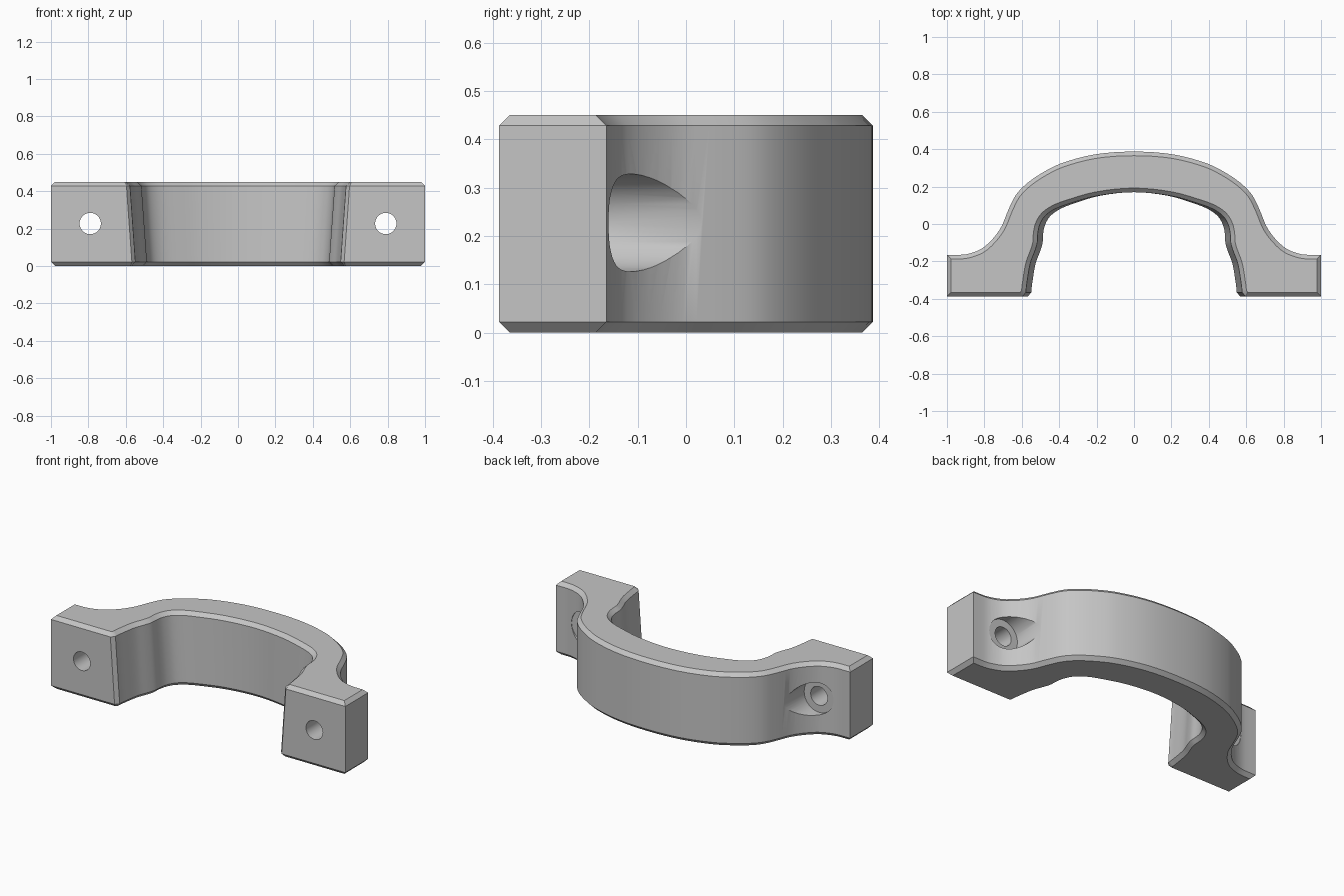
import bpy, bmesh, math
from mathutils import Vector
from mathutils.geometry import interpolate_bezier

if "Cube" in bpy.data.objects:
    bpy.data.objects.remove(bpy.data.objects["Cube"])

HEIGHT, CHAMFER, TAPER = 0.45, 0.022, 0.032

grey = bpy.data.materials.new("plain_grey")
grey.use_nodes = True
colour = (0.56, 0.56, 0.56, 1)
grey.diffuse_color = colour
grey.node_tree.nodes["Principled BSDF"].inputs["Base Color"].default_value = colour


def spline(points, start, end, steps=4):
    """Smooth path through the points, with given end directions."""
    p = [Vector(q) for q in points]
    tan = [Vector(start)] + [(b - a).normalized() for a, b in zip(p, p[2:])] + [Vector(end)]
    path = [p[0]]
    for i in range(len(p) - 1):
        k = (p[i + 1] - p[i]).length / 3
        path += interpolate_bezier(p[i], p[i] + tan[i] * k,
                                   p[i + 1] - tan[i + 1] * k, p[i + 1], steps + 1)[1:]
    return [q.to_2d() for q in path]


def inset(loop, d):
    """Move a clockwise closed outline inwards by d with mitred corners."""
    result = []
    for i, p in enumerate(loop):
        a = (p - loop[i - 1]).normalized()
        b = (loop[(i + 1) % len(loop)] - p).normalized()
        na, nb = Vector((a.y, -a.x)), Vector((b.y, -b.x))
        result.append(p + (na + nb) * d / (1 + na.dot(nb)))
    return result


# Half outline: outer arch into the flange, then the inner arch back to the centre
outer = spline([(0, .387), (.21, .372), (.395, .322), (.508, .263), (.583, .208), (.635, .15),
                (.672, .075), (.718, -.03), (.8, -.122), (.88, -.158), (.95, -.165)],
               (1, 0), (1, 0))
flange = [Vector(p) for p in ((1, -.165), (1, -.387))]
inner = [Vector((.598, -.387))] + spline(
    [(.579, -.365), (.572, -.30), (.556, -.21), (.532, -.145), (.519, -.1), (.516, -.05),
     (.506, -.005), (.48, .04), (.43, .077), (.35, .108), (.2, .15), (0, .17)],
    (0, 1), (-1, 0))


def outline(shift):
    """Whole outline, with the inner sides moved towards the centre by shift."""
    moved = [Vector((p.x - shift * min(1, p.x / .45), p.y)) for p in inner]
    half = outer + flange + moved
    return half + [Vector((-p.x, p.y)) for p in reversed(half[1:-1])]


# Clamp body: four stacked outlines give the chamfers and the tapered inside
bm = bmesh.new()
rings = []
for z, d in ((0, CHAMFER), (CHAMFER, 0), (HEIGHT - CHAMFER, 0), (HEIGHT, CHAMFER)):
    loop = inset(outline(TAPER * (1 - z / HEIGHT)), d)
    rings.append([bm.verts.new((p.x, p.y, z)) for p in loop])
for low, high in zip(rings, rings[1:]):
    for i in range(len(low)):
        bm.faces.new((low[i - 1], low[i], high[i], high[i - 1]))
caps = [bm.faces.new(rings[0]), bm.faces.new(rings[-1])]
bmesh.ops.recalc_face_normals(bm, faces=bm.faces)
bmesh.ops.triangulate(bm, faces=caps)
mesh = bpy.data.meshes.new("clamp_half")
bm.to_mesh(mesh)
bm.free()
mesh.materials.append(grey)
clamp = bpy.data.objects.new("clamp_half", mesh)
bpy.context.collection.objects.link(clamp)


def bore(x, radius, y0, y1):
    """Cut a round hole along y."""
    bpy.ops.mesh.primitive_cylinder_add(vertices=48, radius=radius, depth=y1 - y0,
                                        location=(x, (y0 + y1) / 2, HEIGHT / 2 + .002),
                                        rotation=(math.pi / 2, 0, 0))
    cutter = bpy.context.object
    cutter.hide_render = True
    cutter.data.materials.append(grey)
    bpy.context.view_layer.objects.active = clamp
    mod = clamp.modifiers.new("bore", "BOOLEAN")
    mod.operation, mod.solver, mod.object = "DIFFERENCE", "EXACT", cutter
    bpy.ops.object.modifier_apply(modifier=mod.name)
    bpy.data.objects.remove(cutter)


# Bolt holes and their rear counterbores
for side in (-1, 1):
    bore(side * .79, .057, -.6, .3)
    bore(side * .79, .101, -.163, .5)

bpy.ops.object.select_all(action="DESELECT")
clamp.select_set(True)
bpy.context.view_layer.objects.active = clamp
bpy.ops.object.shade_smooth_by_angle(angle=math.radians(30))
